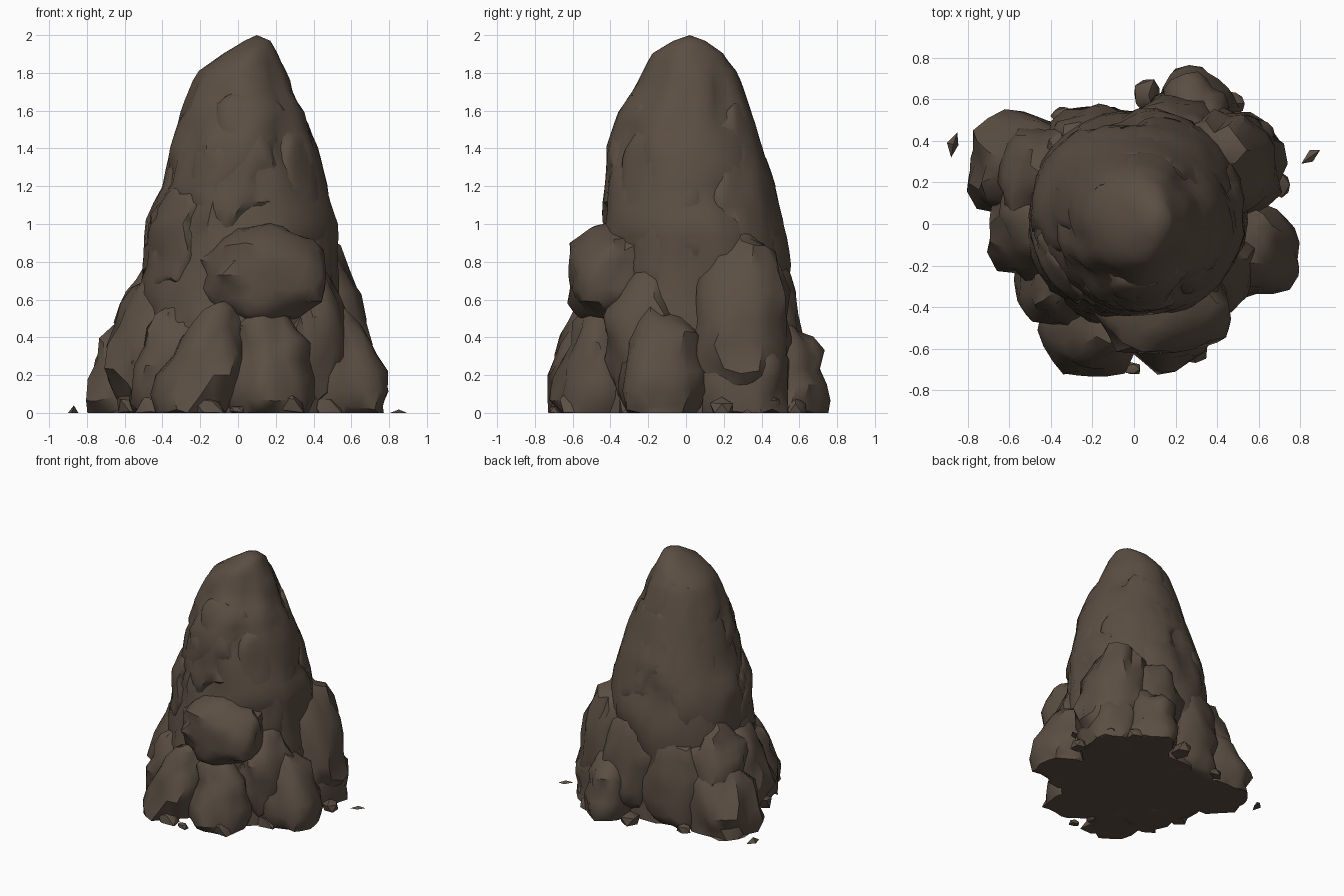
import bpy, bmesh, math, random
from mathutils import Vector, noise

if "Cube" in bpy.data.objects:
    bpy.data.objects.remove(bpy.data.objects["Cube"])

random.seed(4)
rock = bpy.data.materials.new("brown rock")
rock.diffuse_color = (0.105, 0.077, 0.056, 1)
rock.use_nodes = True
rock.node_tree.nodes["Principled BSDF"].inputs["Base Color"].default_value = rock.diffuse_color

# Main spire extents: (z, x min, x max, y min, y max)
PROFILE = [(0, -.56, .56, -.52, .53), (.5, -.54, .56, -.52, .53), (.8, -.50, .54, -.47, .56),
           (1.0, -.50, .53, -.46, .52), (1.2, -.40, .47, -.43, .47), (1.4, -.36, .42, -.42, .40),
           (1.6, -.30, .35, -.35, .34), (1.8, -.22, .26, -.23, .27), (1.9, -.08, .21, -.18, .2),
           (1.97, .03, .17, -.07, .1)]


def section(z):
    for a, b in zip(PROFILE, PROFILE[1:]):
        if z <= b[0]:
            t = (z - a[0]) / (b[0] - a[0])
            return [p + (q - p) * t for p, q in zip(a[1:], b[1:])]
    return PROFILE[-1][1:]


def keep_inside(p, limit):
    """Pull a point sideways to lie within the spire outline."""
    x0, x1, y0, y1 = section(p.z)
    cx, cy = (x0 + x1) / 2, (y0 + y1) / 2
    d = math.hypot((p.x - cx) / (x1 - cx), (p.y - cy) / (y1 - cy))
    if d > limit:
        f = (limit + (d - limit) * 0.12) / d
        p.x = cx + (p.x - cx) * f
        p.y = cy + (p.y - cy) * f
    p.z = min(p.z, 1.95)


def rough(p, seed, scale, amp):
    """Cracked-plate relief: creases between cells plus soft lumps."""
    q = p * scale + Vector((seed * 7.3, seed * 3.1, seed * 5.7))
    d = noise.voronoi(q)[0]
    plate = min(d[1] - d[0], 0.45) - 0.25
    return amp * (plate + 0.8 * noise.noise(q * 1.3) + 0.45 * noise.noise(q * 2.7))


def finish(name, bm, angle=40):
    bmesh.ops.recalc_face_normals(bm, faces=bm.faces)
    me = bpy.data.meshes.new(name)
    bm.to_mesh(me)
    bm.free()
    me.materials.append(rock)
    ob = bpy.data.objects.new(name, me)
    bpy.context.collection.objects.link(ob)
    bpy.ops.object.select_all(action='DESELECT')
    ob.select_set(True)
    bpy.context.view_layer.objects.active = ob
    bpy.ops.object.shade_smooth_by_angle(angle=math.radians(angle))


def boulder(name, c, r, seed, amp=0.07, sub=3, tilt=0.0, taper=0.0, limit=None):
    """Rough egg, flattened on the ground; tilt leans it in x with height."""
    bm = bmesh.new()
    bmesh.ops.create_icosphere(bm, subdivisions=sub, radius=1)
    for v in bm.verts:
        n = v.co.normalized()
        k = 1 / (sum(abs(a) ** 2.4 for a in n) ** (1 / 2.4))
        w = 1 - taper * n.z
        p = Vector((n.x * r[0] * w, n.y * r[1] * w, n.z * r[2])) * (1 + (k - 1) * 0.5)
        p += n * rough(p + Vector(c), seed, 4.5, amp)
        p.x += tilt * p.z
        p += Vector(c)
        p.z = max(p.z, 0)
        if limit:
            keep_inside(p, limit)
        v.co = p
    finish(name, bm)


# Main spire, lofted
bm = bmesh.new()
SEG, LEV = 36, 30
rings = []
for i in range(LEV + 1):
    z = 1.97 * (1 - (1 - i / LEV) ** 1.25)
    x0, x1, y0, y1 = section(z)
    ring = []
    for j in range(SEG):
        a = 2 * math.pi * j / SEG
        n = Vector((math.cos(a), math.sin(a), 0))
        p = Vector(((x0 + x1) / 2 + n.x * (x1 - x0) / 2, (y0 + y1) / 2 + n.y * (y1 - y0) / 2, z))
        q = Vector((p.x, p.y, p.z * 0.7))
        p += n * rough(q, 1, 3.4, 0.075 * min(1, (2.05 - z) / 0.5))
        keep_inside(p, 1.01)
        ring.append(bm.verts.new((p.x, p.y, z)))
    rings.append(ring)
for lo, hi in zip(rings, rings[1:]):
    for j in range(SEG):
        k = (j + 1) % SEG
        bm.faces.new((lo[j], lo[k], hi[k], hi[j]))
tip = bm.verts.new((.1, .02, 2.0))
for j in range(SEG):
    bm.faces.new((rings[-1][j], rings[-1][(j + 1) % SEG], tip))
bm.faces.new(rings[0][::-1])
finish("main_spire", bm)

# Big slabs wrapped on the spire: centre, radii, lean
SLABS = [((.25, -.06, 1.12), (.27, .28, .56), -.15),
         ((-.18, .15, 1.20), (.30, .33, .62), .22),
         ((.0, -.20, 1.25), (.27, .25, .45), .10),
         ((.16, .26, 1.10), (.30, .26, .56), -.10),
         ((-.28, -.16, .92), (.22, .24, .30), .15)]
for i, (c, r, lean) in enumerate(SLABS):
    boulder(f"spire_slab_{i + 1}", c, r, 10 + i, 0.07, 4, lean, .1, .98 + .006 * i)

# Boulders heaped around the foot: centre, radii, lean, taper
BOULDERS = [("front_ledge", (.14, -.38, .73), (.34, .25, .27), 0, .08),
            ("front_foot_left", (-.20, -.47, .20), (.21, .25, .38), .3, .2),
            ("front_foot_right", (.16, -.46, .18), (.23, .21, .38), 0, .2),
            ("front_left_boulder", (-.35, -.27, .25), (.20, .21, .38), .15, .15),
            ("left_boulder", (-.44, .00, .36), (.24, .26, .40), .1, .15),
            ("left_rear_boulder", (-.53, .28, .18), (.26, .25, .38), .15, .1),
            ("left_high_boulder", (-.43, .20, .48), (.22, .26, .31), .1, .1),
            ("right_boulder", (.54, -.13, .22), (.23, .23, .37), -.2, .1),
            ("right_high_boulder", (.44, .29, .50), (.24, .26, .50), -.12, .18),
            ("right_rear_foot", (.50, .32, .18), (.20, .23, .34), 0, .15),
            ("right_front_boulder", (.36, -.22, .40), (.22, .21, .40), 0, .1),
            ("back_boulder", (.30, .52, .15), (.20, .23, .32), 0, .2),
            ("back_high_boulder", (.18, .42, .42), (.25, .19, .40), 0, .15),
            ("back_left_boulder", (-.17, .39, .32), (.27, .19, .44), 0, .1)]
for i, (name, c, r, lean, taper) in enumerate(BOULDERS):
    boulder(name, c, r, 30 + i, 0.07, 3, lean, taper)

# Angular stones at the foot: x, y, size
STONES = [(-.01, -.70, .05), (-.16, -.66, .09), (.27, -.60, .10), (-.44, -.40, .10),
          (-.55, -.17, .09), (.46, -.28, .09), (.69, .19, .06), (.60, .42, .09),
          (.07, .62, .07), (-.34, .52, .06), (.47, .58, .06), (.12, -.60, .08)]
for i, (x, y, s) in enumerate(STONES):
    boulder(f"stone_{i + 1}", (x, y, s * .4), (s, s * random.uniform(.75, 1), s * .8), 60 + i, s * .6, 1)


# Loose flat chips lying apart from the heap
def chip(name, corners, h):
    bm = bmesh.new()
    base = [bm.verts.new((x, y, 0)) for x, y in corners]
    cx = sum(x for x, y in corners) / 4
    cy = sum(y for x, y in corners) / 4
    peak = bm.verts.new((cx, cy, h))
    bm.faces.new(base[::-1])
    for j in range(4):
        bm.faces.new((base[j], base[(j + 1) % 4], peak))
    finish(name, bm)


chip("left_chip", [(-.88, .32), (-.845, .38), (-.85, .44), (-.90, .39)], .04)
chip("right_chip", [(.805, .29), (.86, .30), (.895, .355), (.845, .355)], .018)
